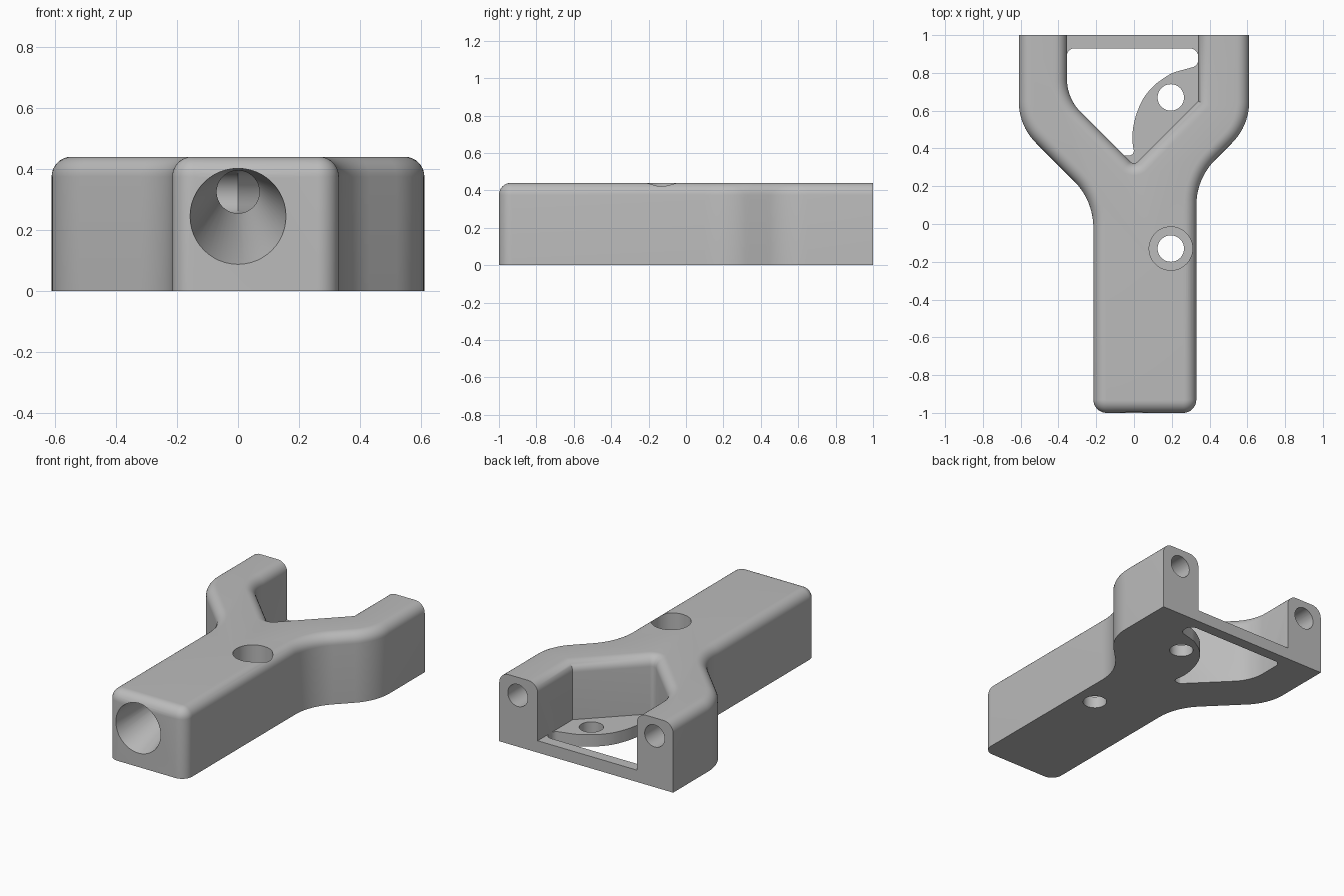
import bpy, bmesh, math
from mathutils import Vector

if "Cube" in bpy.data.objects:
    bpy.data.objects.remove(bpy.data.objects["Cube"], do_unlink=True)

HEIGHT, FLOOR, FILLET = 0.44, 0.075, 0.065
HOLE = 0.07

grey = bpy.data.materials.new("plain grey")
grey.use_nodes = True
grey.diffuse_color = (0.5, 0.5, 0.5, 1)
grey.node_tree.nodes["Principled BSDF"].inputs["Base Color"].default_value = (0.5, 0.5, 0.5, 1)


def rounded(corners, steps=10):
    """Turn (x, y, radius) corners into points, with an arc at each rounded corner."""
    out = []
    for i, (x, y, r) in enumerate(corners):
        p = Vector((x, y))
        if not r:
            out.append(p)
            continue
        a = Vector(corners[i - 1][:2]) - p
        b = Vector(corners[(i + 1) % len(corners)][:2]) - p
        half = a.angle(b) / 2
        reach = min(r / math.tan(half), a.length * 0.49, b.length * 0.49)
        a.normalize()
        b.normalize()
        radius = reach * math.tan(half)
        centre = p + (a + b).normalized() * (radius / math.sin(half))
        start, end = p + a * reach - centre, p + b * reach - centre
        sweep = start.angle(end)
        for k in range(steps + 1):
            t = k / steps
            out.append(centre + (start * math.sin((1 - t) * sweep)
                                 + end * math.sin(t * sweep)) / math.sin(sweep))
    return out


def inset(points, dist):
    """Offset a counter-clockwise outline inward, leaving edges on the back plane in place."""
    def line(p, q):
        d = (q - p).normalized()
        flat_back = p.y > 0.999 and q.y > 0.999
        return Vector((-d.y, d.x)), 0 if flat_back else dist
    out = []
    for i, p in enumerate(points):
        n, d = line(points[i - 1], p)
        m, e = line(p, points[(i + 1) % len(points)])
        det = n.x * m.y - n.y * m.x
        if abs(det) < 1e-4:
            out.append(p + n * d)
        else:
            out.append(p + Vector((d * m.y - e * n.y, e * n.x - d * m.x)) / det)
    return out


def skin(name, rings):
    """Join matching rings of points into a closed solid."""
    bm = bmesh.new()
    loops = [[bm.verts.new(p) for p in ring] for ring in rings]
    for low, high in zip(loops, loops[1:]):
        for i in range(len(low)):
            bm.faces.new((low[i - 1], low[i], high[i], high[i - 1]))
    bm.faces.new(loops[0][::-1])
    bm.faces.new(loops[-1])
    bmesh.ops.recalc_face_normals(bm, faces=bm.faces)
    mesh = bpy.data.meshes.new(name)
    bm.to_mesh(mesh)
    bm.free()
    mesh.materials.append(grey)
    obj = bpy.data.objects.new(name, mesh)
    bpy.context.collection.objects.link(obj)
    return obj


def level(points, z):
    return [(p.x, p.y, z) for p in points]


def tube(name, stations, sides=48):
    """Round bore through (x, y, z, radius) stations."""
    rings = []
    for i, (x, y, z, r) in enumerate(stations):
        before, after = stations[max(i - 1, 0)], stations[min(i + 1, len(stations) - 1)]
        t = Vector((after[0] - before[0], after[1] - before[1])).normalized()
        rings.append([(x + t.y * r * math.cos(a), y - t.x * r * math.cos(a), z + r * math.sin(a))
                      for a in (math.tau * k / sides for k in range(sides))])
    return skin(name, rings)


def drill(name, x, y, r, low, high, sides=48):
    ring = [Vector((x + r * math.cos(math.tau * k / sides), y + r * math.sin(math.tau * k / sides)))
            for k in range(sides)]
    return skin(name, [level(ring, low), level(ring, high)])


def combine(target, tool, operation):
    mod = target.modifiers.new(tool.name, 'BOOLEAN')
    mod.operation, mod.solver, mod.object = operation, 'EXACT', tool
    bpy.context.view_layer.objects.active = target
    bpy.ops.object.modifier_apply(modifier=mod.name)
    bpy.data.objects.remove(tool, do_unlink=True)


# Forked body with a rounded top edge
outline = rounded([
    (-0.215, -1, 0.07), (0.33, -1, 0.07), (0.33, 0.24, 0.34), (0.61, 0.52, 0.31), (0.61, 1, 0),
    (0.34, 1, 0), (0.34, 0.65, 0), (0, 0.31, 0.03), (-0.355, 0.665, 0.25), (-0.355, 1, 0),
    (-0.61, 1, 0), (-0.61, 0.52, 0.31), (-0.215, 0.125, 0.35)])
layers = [level(outline, 0)]
for k in range(9):
    a = math.pi / 2 * k / 8
    layers.append(level(inset(outline, FILLET * (1 - math.cos(a))),
                        HEIGHT - FILLET + FILLET * math.sin(a)))
body = skin("forked_body", layers)

# Thin floor between the arms: rear bar and screw tab around the opening
floor = rounded([
    (-0.4, 1, 0), (-0.4, 0.85, 0), (-0.355, 0.85, 0), (-0.355, 0.93, 0.08), (0.34, 0.93, 0.045),
    (0.34, 0.838, 0.04), (0.2, 0.8, 0.2), (0.11, 0.74, 0.3), (0.045, 0.665, 0.3),
    (0, 0.55, 0.4), (-0.012, 0.445, 0.4), (0.005, 0.362, 0.05), (-0.06, 0.362, 0.05),
    (-0.1, 0.4, 0), (-0.14, 0.36, 0), (0, 0.22, 0), (0.43, 0.63, 0), (0.43, 1, 0)], 6)
combine(body, skin("floor_plate", [level(floor, 0), level(floor, FLOOR)]), 'UNION')

# Screw holes, the front one counterbored
for y in (-0.13, 0.67):
    combine(body, drill("screw_hole", 0.195, y, HOLE, -0.1, 0.3), 'DIFFERENCE')
combine(body, drill("counterbore", 0.195, -0.13, 0.115, FLOOR, 0.6), 'DIFFERENCE')

# Tapered inlet that narrows upward, then splits into both arms
inlet = [(0, -1.1, 0.245, 0.157), (0, -1, 0.245, 0.157),
         (0, -0.5, 0.325, HOLE), (0, 0.02, 0.325, HOLE)]
combine(body, tube("inlet_bore", inlet), 'DIFFERENCE')
for side in (-1, 1):
    path = rounded([(0, 0, 0), (0, 0.11, 0.2), (side * 0.48, 0.59, 0.2), (side * 0.48, 1.1, 0)], 8)
    combine(body, tube("arm_bore", [(p.x, p.y, 0.325, HOLE) for p in path]), 'DIFFERENCE')

# Smooth curves, sharp edges
bpy.ops.object.select_all(action='DESELECT')
body.select_set(True)
bpy.context.view_layer.objects.active = body
bpy.ops.object.shade_smooth_by_angle(angle=math.radians(30))
